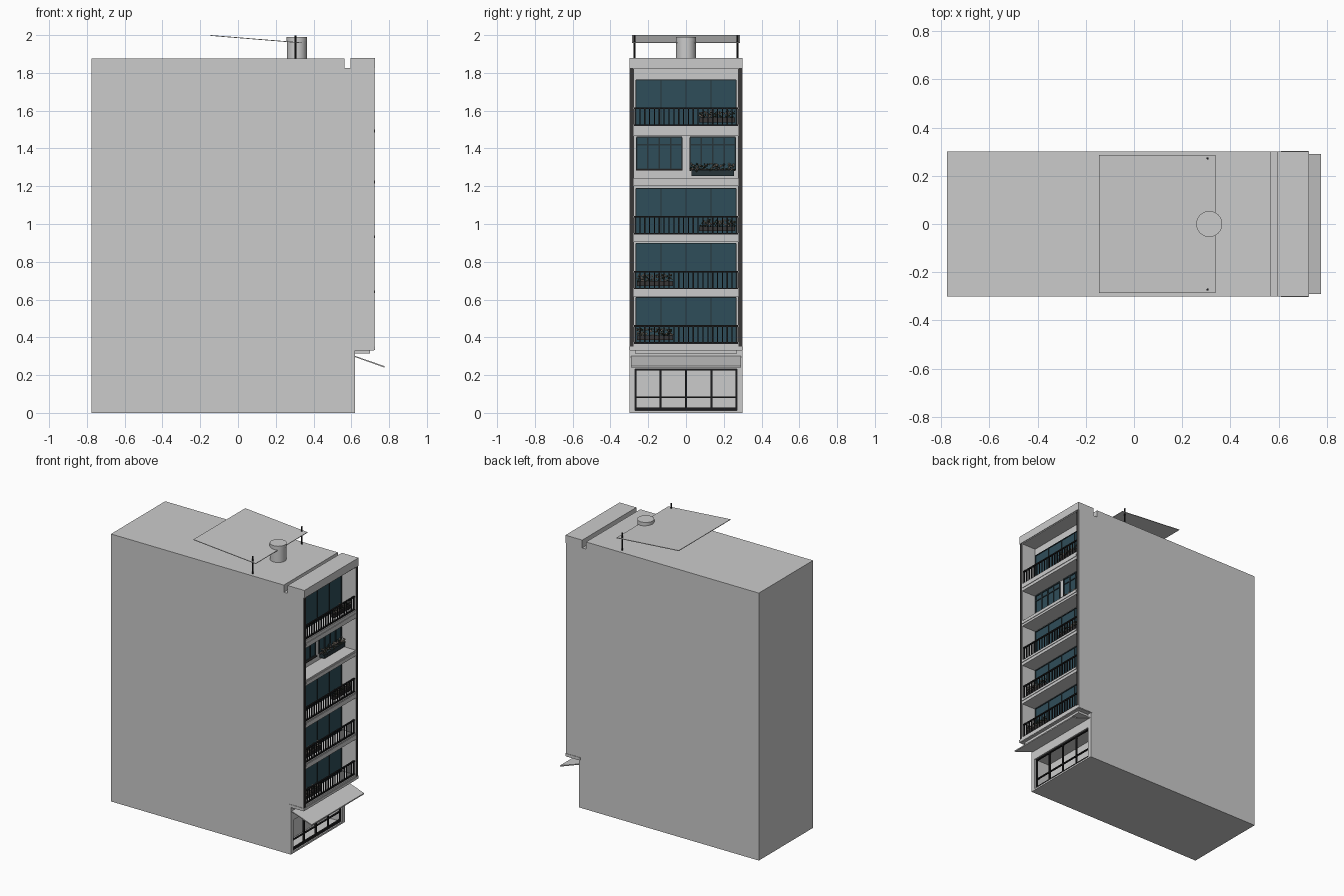
import bpy, bmesh, math, random
from mathutils import Matrix, Vector

random.seed(4)
if "Cube" in bpy.data.objects:
    bpy.data.objects.remove(bpy.data.objects["Cube"])


def material(name, r, g, b):
    m = bpy.data.materials.new(name)
    m.use_nodes = True
    m.diffuse_color = (r, g, b, 1)
    m.node_tree.nodes["Principled BSDF"].inputs["Base Color"].default_value = (r, g, b, 1)
    return m


WALL = material("pale grey plaster", 0.6, 0.6, 0.6)
METAL = material("black metal", 0.012, 0.012, 0.013)
TRIM = material("dark grey trim", 0.04, 0.038, 0.038)
GLASS = material("teal glass", 0.028, 0.075, 0.1)
FRAME = material("dark teal frame", 0.02, 0.035, 0.042)
PETAL = material("beige petals", 0.5, 0.42, 0.36)
LEAF = material("dark leaves", 0.04, 0.055, 0.035)


def finish(bm, name, *mats):
    bmesh.ops.recalc_face_normals(bm, faces=bm.faces)
    me = bpy.data.meshes.new(name)
    bm.to_mesh(me)
    bm.free()
    for m in mats:
        me.materials.append(m)
    ob = bpy.data.objects.new(name, me)
    bpy.context.collection.objects.link(ob)
    return ob


def add_box(bm, x, y, z):
    # each argument is a (low, high) pair
    size = Vector([b - a for a, b in (x, y, z)])
    mid = Vector([(a + b) / 2 for a, b in (x, y, z)])
    bmesh.ops.create_cube(bm, size=1, matrix=Matrix.Translation(mid) @ Matrix.Diagonal(size.to_4d()))


def boxes(name, mat, items):
    bm = bmesh.new()
    for item in items:
        add_box(bm, *item)
    return finish(bm, name, mat)


def extrude_profile(name, mat, points, half):
    # side outline in x and z, extruded across y
    bm = bmesh.new()
    face = bm.faces.new([bm.verts.new((x, -half, z)) for x, z in points])
    out = bmesh.ops.extrude_face_region(bm, geom=[face])
    bmesh.ops.translate(bm, verts=[v for v in out["geom"] if isinstance(v, bmesh.types.BMVert)],
                        vec=(0, 2 * half, 0))
    return finish(bm, name, mat)


def cylinder(name, mat, x, y, r, z0, z1, sides):
    bm = bmesh.new()
    bmesh.ops.create_cone(bm, cap_ends=True, segments=sides, radius1=r, radius2=r, depth=z1 - z0,
                          matrix=Matrix.Translation((x, y, (z0 + z1) / 2)))
    return finish(bm, name, mat)


# Building shell with overhanging upper floors and a roof groove
FRONT, BACK, SHOP, HALF = 0.72, 0.61, 0.62, 0.3
body = extrude_profile("building_shell", WALL, [
    (-0.775, 0), (SHOP, 0), (SHOP, 0.33), (FRONT, 0.33), (FRONT, 1.825), (0.725, 1.825),
    (0.725, 1.88), (0.595, 1.88), (0.595, 1.825), (0.565, 1.825), (0.565, 1.875), (-0.775, 1.875)], HALF)

# Balcony recesses and the shop opening
RECESSES = [(0.365, 0.615), (0.655, 0.905), (0.945, 1.2), (1.24, 1.465), (1.52, 1.82)]
cutter = boxes("recess_cutter", WALL,
               [((BACK, 0.9), (-0.276, 0.276), z) for z in RECESSES]
               + [((0.5, 0.9), (-0.27, 0.27), (0.012, 0.232))])
cutter.hide_render = True
cutter.hide_set(True)
cut = body.modifiers.new("recesses", "BOOLEAN")
cut.object = cutter
cut.solver = "EXACT"

# Dark strips up both front edges, ledges on the slab fronts
boxes("edge_strips", TRIM, [((FRONT - 0.002, FRONT + 0.003), (s * 0.287 - 0.01, s * 0.287 + 0.01), (0.35, 1.825))
                            for s in (-1, 1)])
boxes("slab_ledges", WALL, [((FRONT - 0.002, FRONT + 0.004), (-0.274, 0.274), (z, z + 0.014))
                            for z in (0.635, 0.925, 1.215, 1.485)])
boxes("base_cornice", WALL, [((SHOP - 0.01, FRONT + 0.004), (-0.303, 0.303), (0.333, 0.352)),
                             ((SHOP - 0.01, FRONT - 0.02), (-0.27, 0.27), (0.315, 0.333))])


def window(name, y0, y1, z0, z1, splits, transom=None, bar=0.004):
    boxes(name + "_glass", GLASS, [((BACK - 0.005, BACK + 0.004), (y0, y1), (z0, z1))])
    xs = (BACK, BACK + 0.009)
    items = [(xs, (y - bar, y + bar), (z0, z1))
             for y in [y0 + (y1 - y0) * i / splits for i in range(splits + 1)]]
    items += [(xs, (y0, y1), (z - bar, z + bar)) for z in (z0, z1, transom) if z]
    boxes(name + "_frame", FRAME, items)


def railing(name, z0, z1):
    xs = (0.703, 0.713)
    items = [(xs, (-0.276, 0.276), (z - 0.004, z + 0.004)) for z in (z0 + 0.004, z1)]
    n = 21
    for i in range(n + 1):
        y = -0.27 + 0.54 * i / n
        items.append(((0.705, 0.711), (y - 0.003, y + 0.003), (z0, z1)))
    boxes(name, METAL, items)


def flowers(name, x, y0, y1, z0, z1):
    bm = bmesh.new()
    for i in range(130):
        at = (x + random.uniform(-0.015, 0.015), random.uniform(y0, y1), random.uniform(z0, z1))
        out = bmesh.ops.create_icosphere(bm, subdivisions=1, radius=random.uniform(0.003, 0.006),
                                         matrix=Matrix.Translation(at))
        for f in {f for v in out["verts"] for f in v.link_faces}:
            f.material_index = i % 2
    finish(bm, name, PETAL, LEAF)


# Balcony floors: glazing, railing and a planter on one side
for label, z, side in (("first", 0.37, -1), ("second", 0.658, -1), ("third", 0.948, 1), ("top", 1.523, 1)):
    window(label + "_window", -0.265, 0.265, z, z + 0.24, 4, bar=0.0025)
    railing(label + "_railing", z - 0.004, z + 0.09)
    y0, y1 = sorted((side * 0.07, side * 0.26))
    flowers(label + "_flowers", 0.685, y0, y1, z + 0.04, z + 0.075)
    boxes(label + "_planter", TRIM, [((0.67, 0.7), (y0, y1), (z + 0.015, z + 0.04))])

# Fourth floor: two casement windows with sills, one with a flower box
for label, s in (("right", -1), ("left", 1)):
    y0, y1 = sorted((s * 0.022, s * 0.262))
    window("casement_" + label, y0, y1, 1.29, 1.458, 4, transom=1.42)
    boxes("sill_" + label, TRIM, [((BACK, BACK + 0.018), (y0 - 0.004, y1 + 0.004), (1.283, 1.291))])
boxes("flower_box", FRAME, [((BACK, BACK + 0.04), (0.03, 0.255), (1.255, 1.285))])
flowers("box_flowers", BACK + 0.028, 0.022, 0.262, 1.28, 1.32)

# Shop front frame with mullions and a mid rail
sx = (0.598, 0.61)
boxes("shop_frame", METAL,
      [(sx, (y - 0.004, y + 0.004), (0.012, 0.232)) for y in (-0.266, -0.135, 0, 0.135, 0.266)]
      + [(sx, (-0.27, 0.27), (z - h, z + h)) for z, h in ((0.02, 0.008), (0.083, 0.003), (0.228, 0.004))])

# Sloping awning over the shop
extrude_profile("awning", WALL, [(0.615, 0.297), (0.775, 0.24), (0.775, 0.248), (0.615, 0.303)], 0.29)

# Roof: tank, tilted panel and its posts
cylinder("roof_tank", WALL, 0.312, 0, 0.052, 1.87, 1.97, 32)
cylinder("tank_lid", WALL, 0.312, 0, 0.054, 1.968, 1.99, 32)
extrude_profile("roof_panel", WALL, [(-0.145, 1.996), (0.338, 1.957), (0.338, 1.961), (-0.145, 2.0)], 0.287)
for label, y in (("right", -0.272), ("left", 0.272)):
    cylinder("panel_post_" + label, METAL, 0.305, y, 0.005, 1.87, 1.998, 10)
for ob in bpy.context.collection.objects:
    if ob.name.startswith(("roof_tank", "tank_lid", "panel_post")):
        bpy.context.view_layer.objects.active = ob
        for o in bpy.context.selected_objects:
            o.select_set(False)
        ob.select_set(True)
        bpy.ops.object.shade_smooth_by_angle(angle=math.radians(40))
